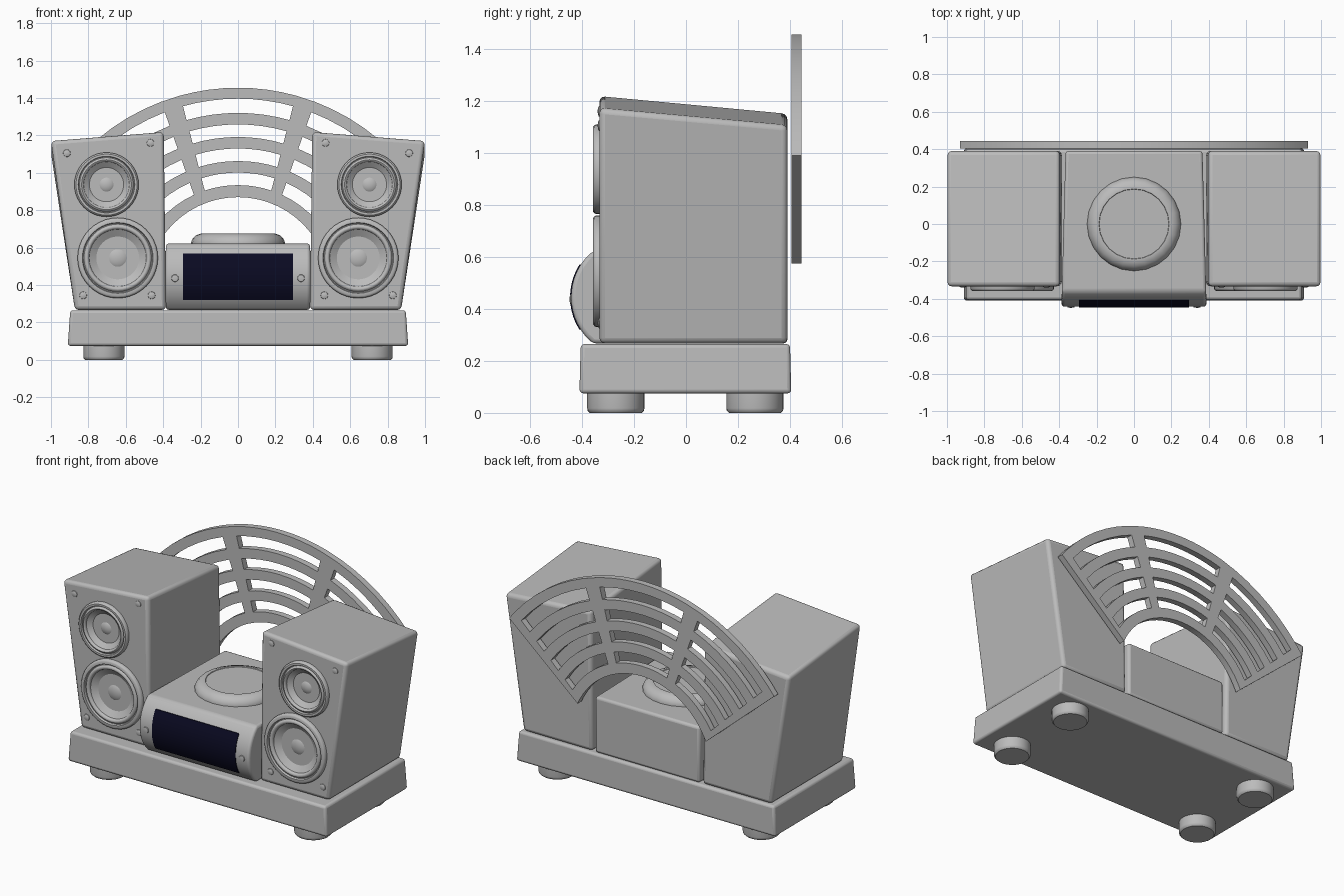
import bpy, bmesh, math

if "Cube" in bpy.data.objects:
    bpy.data.objects.remove(bpy.data.objects["Cube"])


def material(name, rgb):
    m = bpy.data.materials.new(name)
    m.diffuse_color = (*rgb, 1)
    m.use_nodes = True
    m.node_tree.nodes["Principled BSDF"].inputs["Base Color"].default_value = m.diffuse_color
    return m


GREY = material("grey", (0.5, 0.5, 0.5))
NAVY = material("dark navy", (0.003, 0.003, 0.016))


def build(name, verts, faces, mat=GREY, bevel=0, seg=3, smooth=True):
    me = bpy.data.meshes.new(name)
    bm = bmesh.new()
    vs = [bm.verts.new(v) for v in verts]
    for f in faces:
        bm.faces.new([vs[i] for i in f])
    bmesh.ops.remove_doubles(bm, verts=bm.verts, dist=1e-5)
    bmesh.ops.recalc_face_normals(bm, faces=bm.faces)
    bm.to_mesh(me)
    bm.free()
    me.materials.append(mat)
    ob = bpy.data.objects.new(name, me)
    bpy.context.collection.objects.link(ob)
    if bevel:
        b = ob.modifiers.new("bevel", 'BEVEL')
        b.width, b.segments, b.limit_method = bevel, seg, 'ANGLE'
        b.angle_limit = math.radians(40)
    if smooth:
        bpy.ops.object.select_all(action='DESELECT')
        bpy.context.view_layer.objects.active = ob
        ob.select_set(True)
        bpy.ops.object.shade_smooth_by_angle(angle=math.radians(35))
    return ob


def prism(name, a, b, **kw):
    """Solid between two matching loops of points."""
    n = len(a)
    faces = [list(range(n)), list(range(n, 2 * n))]
    faces += [(i, (i + 1) % n, n + (i + 1) % n, n + i) for i in range(n)]
    return build(name, a + b, faces, **kw)


def lathe(name, profile, centre, axis='Z', n=32, **kw):
    """Spin (radius, height) pairs; axis Y makes height point to the front."""
    verts, faces = [], []
    for r, h in profile:
        for i in range(n):
            t = 2 * math.pi * i / n
            x, u = r * math.cos(t), r * math.sin(t)
            p = (x, u, h) if axis == 'Z' else (x, -h, u)
            verts.append(tuple(c + q for c, q in zip(centre, p)))
    for j in range(len(profile) - 1):
        for i in range(n):
            k = (i + 1) % n
            faces.append((j * n + i, j * n + k, j * n + n + k, j * n + n + i))
    for j in (0, len(profile) - 1):
        if profile[j][0] > 0.002:
            faces.append([j * n + i for i in range(n)])
    return build(name, verts, faces, **kw)


def rect(x, y0, y1, z):
    return [(-x, y0, z), (x, y0, z), (x, y1, z), (-x, y1, z)]


# base slab and feet
prism("base", rect(0.91, -0.41, 0.405, 0.075), rect(0.897, -0.405, 0.40, 0.265), bevel=0.015)
for sx in (-1, 1):
    for y in (-0.27, 0.265):
        lathe("foot", [(0.10, 0), (0.108, 0.008), (0.11, 0.018), (0.11, 0.085)], (sx * 0.717, y, 0))


def driver_profile(r):
    """Frame ring, rolled surround, cone and dust cap."""
    pts = [(r, -0.015), (r, 0.013), (r * 0.98, 0.02), (r * 0.95, 0.024), (r * 0.88, 0.024),
           (r * 0.86, 0.012), (r * 0.84, 0.012)]
    for i in range(1, 7):
        t = math.pi * i / 6
        pts.append((r * (0.775 + 0.065 * math.cos(t)), 0.008 + 0.016 * math.sin(t)))
    pts.append((r * 0.34, -0.04))
    for i in range(1, 7):
        t = math.pi / 2 * i / 6
        pts.append((max(r * 0.31 * math.cos(t), 1e-6), -0.04 + 0.035 * math.sin(t)))
    return pts


FRONT = -0.333
DRIVERS = [("woofer", 0.643, 0.545, 0.215), ("tweeter", 0.703, 0.937, 0.172)]
SCREWS = [(0.915, 1.105), (0.468, 1.16), (0.828, 0.345), (0.462, 0.345)]

# speaker cabinets, drivers and screws
for sx in (-1, 1):
    front = [(0.385, 0.267), (0.872, 0.267), (1.0, 1.172), (0.397, 1.22)]
    back = [(0.385, 0.267), (0.872, 0.267), (1.0, 1.106), (0.397, 1.152)]
    cab = prism("speaker_cabinet", [(sx * x, FRONT, z) for x, z in front],
                [(sx * x, 0.39, z) for x, z in back], bevel=0.022)
    for name, x, z, r in DRIVERS:
        c = (sx * x, FRONT, z)
        cut = lathe("driver_cutter", [(r * 0.93, -0.07), (r * 0.93, 0.1)], c, 'Y', smooth=False)
        cut.hide_render = True
        cut.hide_set(True)
        m = cab.modifiers.new("driver_hole", 'BOOLEAN')
        m.object, m.operation, m.solver = cut, 'DIFFERENCE', 'EXACT'
        lathe(name, driver_profile(r), c, 'Y', n=40)
    for x, z in SCREWS:
        lathe("screw", [(0.022, -0.005), (0.019, 0.003), (0.011, 0.006), (1e-6, 0.007)],
              (sx * x, FRONT, z), 'Y', n=16)

# centre unit with a bowed front
R, ZC, YC = 0.232, 0.445, -0.21


def bow(z, off=0.0):
    return YC - math.sqrt((R + off) ** 2 - (z - ZC) ** 2)


zs = [0.267 + (0.622 - 0.267) * i / 14 for i in range(15)]
outline = [(bow(z), z) for z in zs] + [(0.39, 0.622), (0.39, 0.267)]


def half(y):
    return 0.388 - 0.022 * (y + 0.44) / 0.83


prism("centre_unit", [(-half(y), y, z) for y, z in outline],
      [(half(y), y, z) for y, z in outline], bevel=0.016)
for sx in (-1, 1):
    lathe("button", [(0.022, -0.006), (0.018, 0.004), (1e-6, 0.007)],
          (sx * 0.337, bow(0.437), 0.437), 'Y', n=16)

# display panel following the bow
zs = [0.32 + 0.25 * i / 10 for i in range(11)]
loop = [(bow(z, 0.004), z) for z in zs] + [(bow(z, -0.004), z) for z in reversed(zs)]
prism("display", [(-0.293, y, z) for y, z in loop], [(0.293, y, z) for y, z in loop], mat=NAVY)

# round lid on the centre unit
lathe("lid", [(0.25, 0.61), (0.251, 0.628), (0.243, 0.648), (0.225, 0.666), (0.20, 0.675),
              (0.188, 0.675), (0.186, 0.671), (1e-6, 0.671)], (0, 0, 0), n=24)


# arched rear grille: bars run along arcs, spokes cross them
def grille_point(u, v):
    """u runs -1..1 along the arch, v runs 0..1 from inner to outer rim."""
    top = 0.87 + 0.585 * v
    ex, ez = 0.45 + 0.48 * v, 0.575 + 0.415 * v
    s = top - ez
    r = (ex * ex + s * s) / (2 * s)
    t = math.asin(min(1, ex / r)) * u
    return r * math.sin(t), top - r + r * math.cos(t)


def spread(a, b, n):
    return [a + (b - a) * i / n for i in range(n)]


us = [-1] + spread(-0.94, -0.39, 6) + [-0.39] + spread(-0.29, 0.29, 8) \
    + [0.29] + spread(0.39, 0.94, 6) + [0.94, 1]
bars = [0, 0.11, 0.225, 0.33, 0.445, 0.55, 0.665, 0.77, 0.9, 1]
verts, faces = [], []
for u in us:
    for v in bars:
        x, z = grille_point(u, v)
        verts.append((x, 0.405, z))
nv = len(bars)
for i in range(len(us) - 1):
    mid = abs(us[i] + us[i + 1]) / 2
    spoke = mid > 0.94 or 0.29 < mid < 0.39 and us[i + 1] - us[i] > 0.095
    for j in range(nv - 1):
        if spoke or j % 2 == 0:
            faces.append((i * nv + j, i * nv + j + 1, i * nv + nv + j + 1, i * nv + nv + j))
used = sorted({k for f in faces for k in f})
remap = {k: i for i, k in enumerate(used)}
bm = bmesh.new()
vs = [bm.verts.new(verts[k]) for k in used]
flat = [bm.faces.new([vs[remap[k]] for k in f]) for f in faces]
ext = bmesh.ops.extrude_face_region(bm, geom=flat, use_keep_orig=True)
bmesh.ops.translate(bm, vec=(0, 0.04, 0),
                    verts=[g for g in ext["geom"] if isinstance(g, bmesh.types.BMVert)])
bmesh.ops.recalc_face_normals(bm, faces=bm.faces)
me = bpy.data.meshes.new("rear_grille")
bm.to_mesh(me)
bm.free()
me.materials.append(GREY)
grille = bpy.data.objects.new("rear_grille", me)
bpy.context.collection.objects.link(grille)
bpy.ops.object.select_all(action='DESELECT')
bpy.context.view_layer.objects.active = grille
grille.select_set(True)
bpy.ops.object.shade_smooth_by_angle(angle=math.radians(35))
